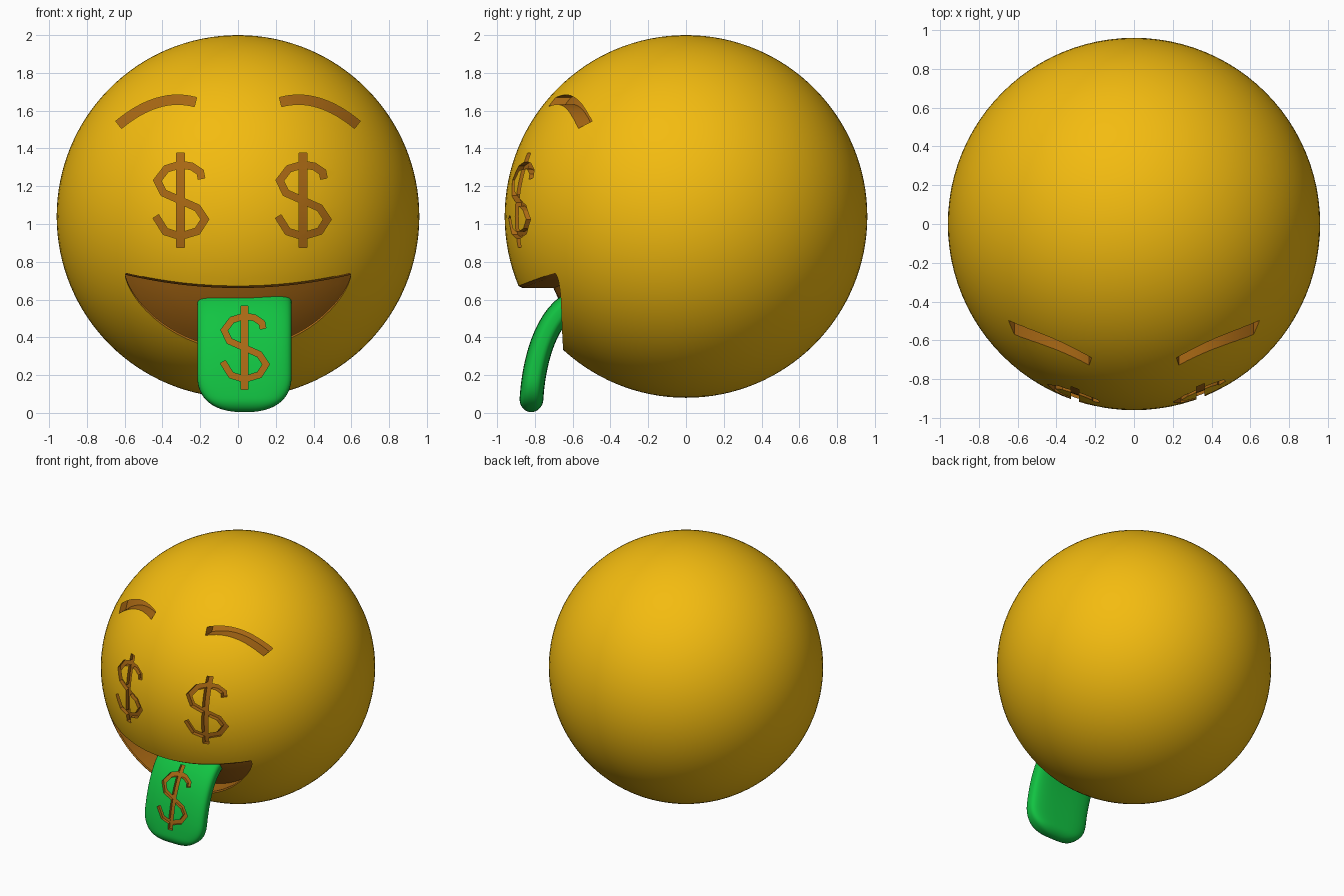
import bpy, bmesh
from math import sin, cos, pi, radians, copysign
from mathutils import Vector
from mathutils.bvhtree import BVHTree

if "Cube" in bpy.data.objects:
    bpy.data.objects.remove(bpy.data.objects["Cube"])


def material(name, rgb):
    m = bpy.data.materials.new(name)
    m.diffuse_color = (*rgb, 1)
    m.use_nodes = True
    m.node_tree.nodes["Principled BSDF"].inputs["Base Color"].default_value = m.diffuse_color
    return m


yellow = material("yellow", (0.9, 0.5, 0.005))
brown = material("brown", (0.4, 0.14, 0.007))
green = material("green", (0.006, 0.55, 0.055))


def finish(name, bm, mats, index=0):
    bmesh.ops.recalc_face_normals(bm, faces=bm.faces)
    me = bpy.data.meshes.new(name)
    bm.to_mesh(me)
    bm.free()
    for m in mats:
        me.materials.append(m)
    for p in me.polygons:
        p.material_index = index
    ob = bpy.data.objects.new(name, me)
    bpy.context.collection.objects.link(ob)
    return ob


def loft(name, rings, mats, index=0):
    """Closed solid through a list of equal-sized rings."""
    bm = bmesh.new()
    vs = [[bm.verts.new(p) for p in r] for r in rings]
    n = len(vs[0])
    for a, b in zip(vs, vs[1:]):
        for i in range(n):
            j = (i + 1) % n
            bm.faces.new((a[i], a[j], b[j], b[i]))
    bm.faces.new(vs[0])
    bm.faces.new(vs[-1])
    return finish(name, bm, mats, index)


def surface(ob):
    """Function giving the front y of an object at (x, z)."""
    me = ob.data
    tree = BVHTree.FromPolygons([v.co.copy() for v in me.vertices],
                                [tuple(p.vertices) for p in me.polygons])

    def y(x, z):
        hit = tree.ray_cast(Vector((x, -5, z)), Vector((0, 1, 0)))[0]
        return hit.y if hit else -0.8
    return y


def carve(target, cutter):
    cutter.hide_render = True
    mod = target.modifiers.new("carve", 'BOOLEAN')
    mod.operation = 'DIFFERENCE'
    mod.solver = 'EXACT'
    mod.object = cutter
    bpy.context.view_layer.objects.active = target
    bpy.ops.object.modifier_apply(modifier=mod.name)
    bpy.data.objects.remove(cutter)


def groove(target, y, pts, half, depth):
    """Engrave a stroke of given half width along (x, z) points."""
    pts = [Vector(p) for p in pts]
    rings = []
    for i, p in enumerate(pts):
        a = (p - pts[i - 1]).normalized() if i else None
        b = (pts[i + 1] - p).normalized() if i < len(pts) - 1 else None
        t = ((a or b) + (b or a)).normalized()
        w = half / max(t.dot(a or b), 0.5)
        nrm = Vector((-t.y, t.x)) * w
        l, r = p + nrm, p - nrm
        rings.append([(l.x, y(*l) - 0.05, l.y), (l.x, y(*l) + depth, l.y),
                      (r.x, y(*r) + depth, r.y), (r.x, y(*r) - 0.05, r.y)])
    carve(target, loft("groove_cutter", rings, target.data.materials, 1))


# S-shaped curl and upright bar used for the eyes and tongue mark
CURL = [(.112, .115), (.105, .15), (.06, .18), (0, .19), (-.075, .167), (-.122, .105),
        (-.09, .04), (0, 0), (.09, -.04), (.13, -.1), (.09, -.163), (0, -.19),
        (-.08, -.165), (-.13, -.085)]


def curl_and_bar(target, y, cx, cz, s, depth):
    groove(target, y, [(cx + x * s, cz + z * s) for x, z in CURL], .018 * s, depth)
    groove(target, y, [(cx, cz + (.25 - .05 * i) * s) for i in range(11)],
           .021 * s, depth + .001)


def smooth(ob):
    bpy.ops.object.select_all(action='DESELECT')
    ob.select_set(True)
    bpy.context.view_layer.objects.active = ob
    bpy.ops.object.shade_smooth_by_angle(angle=radians(30))


# Round head
bm = bmesh.new()
bmesh.ops.create_uvsphere(bm, u_segments=96, v_segments=64, radius=0.96)
bmesh.ops.translate(bm, verts=bm.verts, vec=(0, 0, 1.04))
head = finish("head", bm, [yellow, brown])
head_y = surface(head)

# Open smiling mouth with a softened rim
rings = []
for i in range(49):
    x = 0.595 * sin(radians(-88 + 176 * i / 48))
    u = (x / 0.595) ** 2
    top = 0.661 + 0.07 * u
    bot = min(0.73 - 0.385 * (1 - u) ** 0.7, top - 0.006)
    ring = [(top + d, o) for d, o in ((.014, -.1), (.012, -.0015), (0, .015))]
    ring += [(top + (bot - top) * k / 8, .18) for k in range(9)]
    ring += [(bot - d, o) for d, o in ((0, .015), (.012, -.0015), (.014, -.1))]
    rings.append([(x, head_y(x, z) + o, z) for z, o in ring])
carve(head, loft("mouth_cutter", rings, head.data.materials, 1))

# Brows
for side in (-1, 1):
    arc = []
    for i in range(17):
        t = i / 16
        a, b, c = (1 - t) ** 2, 2 * t * (1 - t), t * t
        arc.append((side * (.225 * a + .42 * b + .632 * c),
                    1.645 * a + 1.70 * b + 1.525 * c))
    groove(head, head_y, arc, .025, .08)

# Eyes
for cx in (-0.305, 0.343):
    curl_and_bar(head, head_y, cx, 1.125, 1.0, .03)
smooth(head)

# Tongue: rounded section swept down a bent path
P = [Vector(p) for p in ((-.55, .6), (-.74, .56), (-.82, .25), (-.82, .004))]
rings = []
for i in range(41):
    t = sin(i / 40 * pi / 2)
    s = 1 - t
    c = P[0] * s**3 + P[1] * 3 * s * s * t + P[2] * 3 * s * t * t + P[3] * t**3
    tan = ((P[1] - P[0]) * s * s + (P[2] - P[1]) * 2 * s * t + (P[3] - P[2]) * t * t).normalized()
    nrm = Vector((tan.y, -tan.x))
    d = (P[3] - c).length
    hw = max(.02, .25 * (1 - max(0, 1 - d / .2) ** 2.4) ** (1 / 2.4))
    ht = max(.004, .063 * (1 - max(0, 1 - d / .07) ** 2) ** .5)
    ring = []
    for k in range(40):
        a = 2 * pi * (k + .5) / 40
        cx = copysign(abs(cos(a)) ** .57, cos(a)) * hw
        q = c + nrm * copysign(abs(sin(a)) ** .57, sin(a)) * ht
        ring.append((.034 + cx, q.x, q.y))
    rings.append(ring)
tongue = loft("tongue", rings, [green, brown])
curl_and_bar(tongue, surface(tongue), .034, .345, .88, .02)
smooth(tongue)
